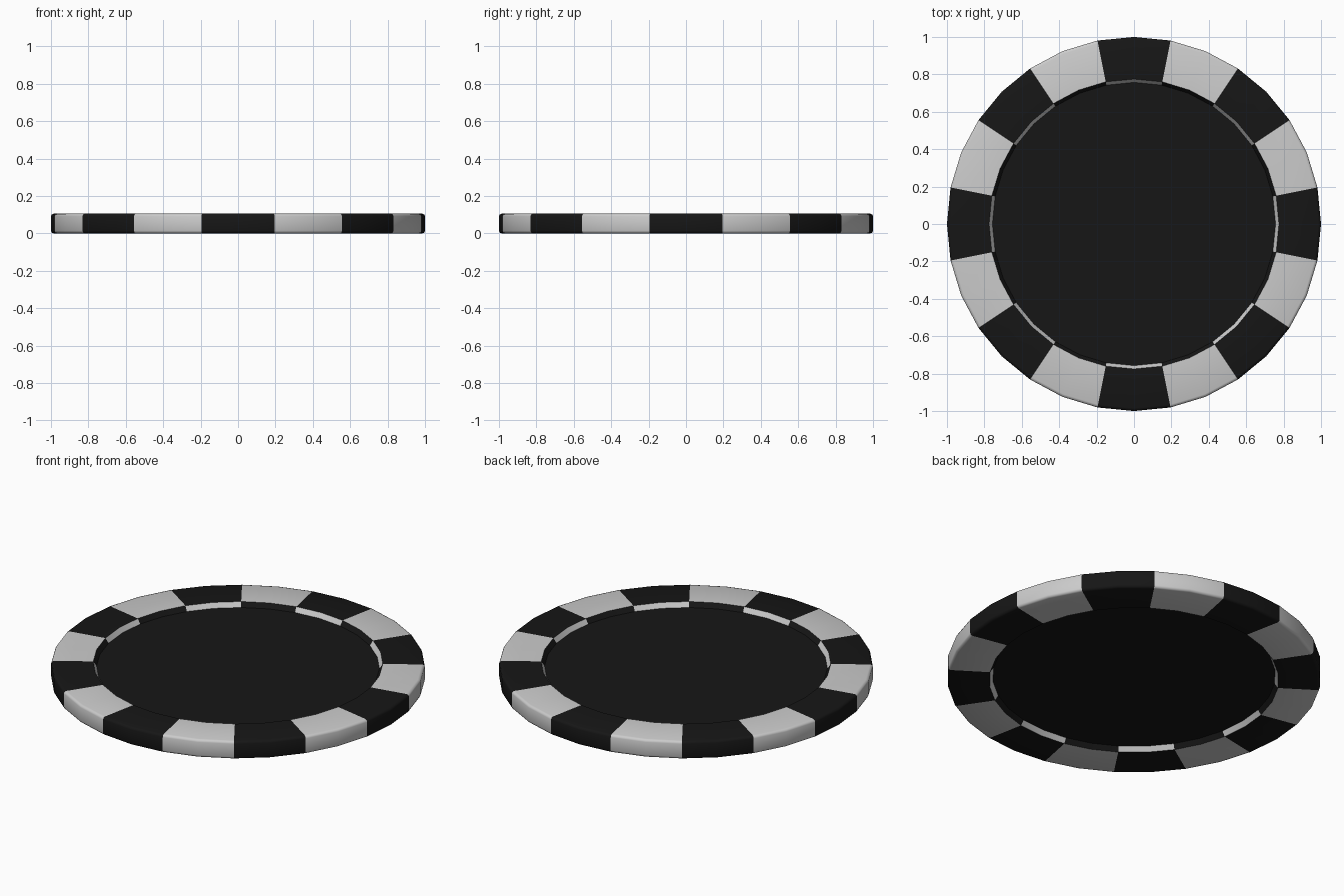
import bpy, bmesh, math

if "Cube" in bpy.data.objects:
    bpy.data.objects.remove(bpy.data.objects["Cube"])

N = 32            # sides round the chip
H = 0.105         # thickness
FLOOR = 0.027     # recess depth


def material(name, v):
    m = bpy.data.materials.new(name)
    m.diffuse_color = (v, v, v, 1)
    m.use_nodes = True
    m.node_tree.nodes["Principled BSDF"].inputs["Base Color"].default_value = m.diffuse_color
    return m


BLACK, WHITE = material("black", 0.008), material("white", 0.8)


def finish(name, bm, angle=50):
    bmesh.ops.recalc_face_normals(bm, faces=bm.faces)
    me = bpy.data.meshes.new(name)
    bm.to_mesh(me)
    bm.free()
    ob = bpy.data.objects.new(name, me)
    bpy.context.collection.objects.link(ob)
    me.materials.append(BLACK)
    me.materials.append(WHITE)
    bpy.ops.object.select_all(action='DESELECT')
    ob.select_set(True)
    bpy.context.view_layer.objects.active = ob
    bpy.ops.object.shade_smooth_by_angle(angle=math.radians(angle))
    return ob


# Rim cross-section (radius, z): upper half, then mirrored for the lower half
upper = [(0.757, H - FLOOR), (0.775, H), (0.985, H), (0.996, H - 0.004), (1.0, H - 0.014)]
profile = upper + [(r, H - z) for r, z in reversed(upper)]
walls = (0, len(profile) - 2)      # sloping inner walls, colours swapped

bm = bmesh.new()
rings = []
for i in range(N):
    a = 2 * math.pi * i / N
    rings.append([bm.verts.new((r * math.cos(a), r * math.sin(a), z)) for r, z in profile])
for i in range(N):
    white = ((i + 1) // 2) % 2     # two sides per coloured block
    p, q = rings[i], rings[(i + 1) % N]
    for j in range(len(profile) - 1):
        f = bm.faces.new((p[j], q[j], q[j + 1], p[j + 1]))
        f.material_index = 1 - white if j in walls else white
# Recessed centre faces, top and bottom
for k in (0, -1):
    bm.faces.new([ring[k] for ring in rings])
finish("chip", bm)
